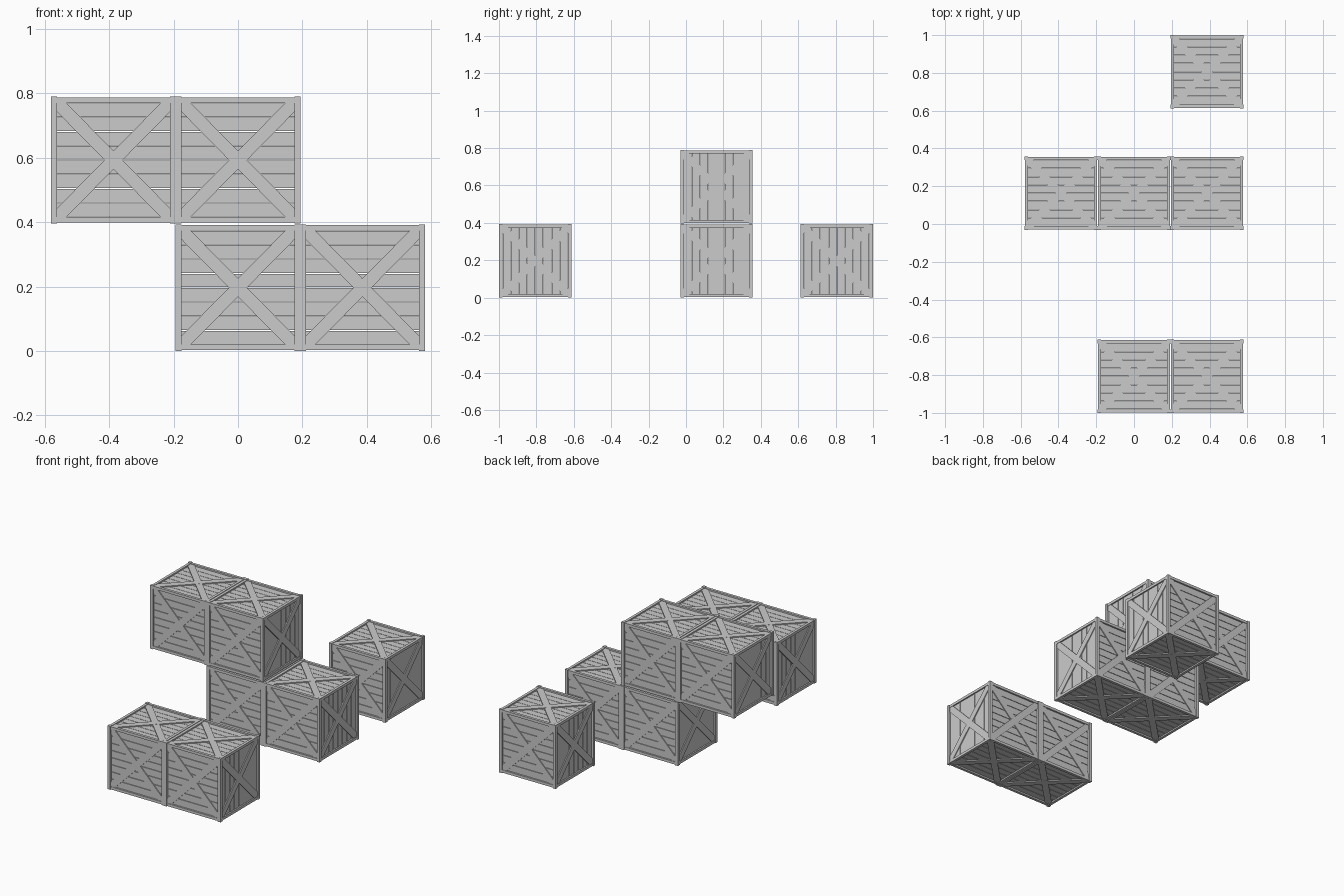
import bpy, bmesh
from mathutils import Matrix, Vector

if "Cube" in bpy.data.objects:
    bpy.data.objects.remove(bpy.data.objects["Cube"])

H = 0.1937          # half the crate width
ZS = 0.393 / (2 * H)  # crates are slightly taller than wide
T = 0.019           # frame bar thickness
INSET = 0.0025      # rails sit slightly inside the corner posts
A = H - T           # half of the panel opening
X, Y, Z = Vector((1, 0, 0)), Vector((0, 1, 0)), Vector((0, 0, 1))
# plank direction and stacking direction of the six sides
SIDES = [(X, Z), (-X, Z), (Z, -Y), (Z, Y), (X, Y), (X, -Y)]


def box(bm, lo, hi, mat=Matrix()):
    lo, hi = Vector(lo), Vector(hi)
    m = mat @ Matrix.Translation((lo + hi) / 2) @ Matrix.Diagonal((*(hi - lo), 1))
    bmesh.ops.create_cube(bm, size=1, matrix=m)


def prism(bm, pts, z0, z1, mat):
    face = bm.faces.new([bm.verts.new(mat @ Vector((x, y, z0))) for x, y in pts])
    ext = bmesh.ops.extrude_face_region(bm, geom=[face])
    top = [g for g in ext["geom"] if isinstance(g, bmesh.types.BMVert)]
    shift = mat.to_3x3() @ Vector((0, 0, z1 - z0))
    bmesh.ops.translate(bm, verts=top, vec=shift)


def side_matrix(u, v):
    return Matrix((u, v, u.cross(v))).transposed().to_4x4()


def finish(bm, name):
    bmesh.ops.scale(bm, vec=(1, 1, ZS), verts=bm.verts)
    bmesh.ops.recalc_face_normals(bm, faces=bm.faces)
    me = bpy.data.meshes.new(name)
    bm.to_mesh(me)
    bm.free()
    return me


def make_frame():
    bm = bmesh.new()
    O = H - INSET
    for s in (-1, 1):
        for t in (-1, 1):
            def span(k, outer):
                return sorted((k * A, k * outer))
            (a0, a1), (b0, b1) = span(s, H), span(t, H)
            box(bm, (a0, b0, -H), (a1, b1, H))          # corner post
            (a0, a1), (b0, b1) = span(s, O), span(t, O)
            box(bm, (-A, a0, b0), (A, a1, b1))          # rail along x
            box(bm, (a0, -A, b0), (a1, A, b1))          # rail along y
    return finish(bm, "crate_frame")


def make_planks(count=8, gap=0.0025):
    bm = bmesh.new()
    step = 2 * A / count
    for u, v in SIDES:
        m = side_matrix(u, v)
        for i in range(count):
            y = -A + i * step
            box(bm, (-A, y + gap / 2, A), (A, y + step - gap / 2, H - 0.011), m)
    return finish(bm, "crate_planks")


def make_braces(w=0.028):
    bm = bmesh.new()
    strip = [(-A, -A), (-A + w, -A), (A, A - w), (A, A), (A - w, A), (-A, -A + w)]
    for u, v in SIDES:
        m = side_matrix(u, v)
        prism(bm, strip, H - 0.012, H - 0.005, m)
        prism(bm, [(-x, y) for x, y in strip], H - 0.012, H - 0.0055, m)
    return finish(bm, "crate_braces")


meshes = [make_frame(), make_planks(), make_braces()]

# front pair, stepped middle stack, single crate at the back
P, MID, OUT = 0.3863, 0.163, 1 - H
LOW, HIGH = 0.1965, 0.1965 + 0.396
crates = [(0, -OUT, LOW), (P, -OUT, LOW),
          (0, MID, LOW), (P, MID, LOW), (-P, MID, HIGH), (0, MID, HIGH),
          (P, OUT, LOW)]
for n, loc in enumerate(crates, 1):
    for me in meshes:
        ob = bpy.data.objects.new(f"{me.name}_{n}", me)
        ob.location = loc
        bpy.context.collection.objects.link(ob)
